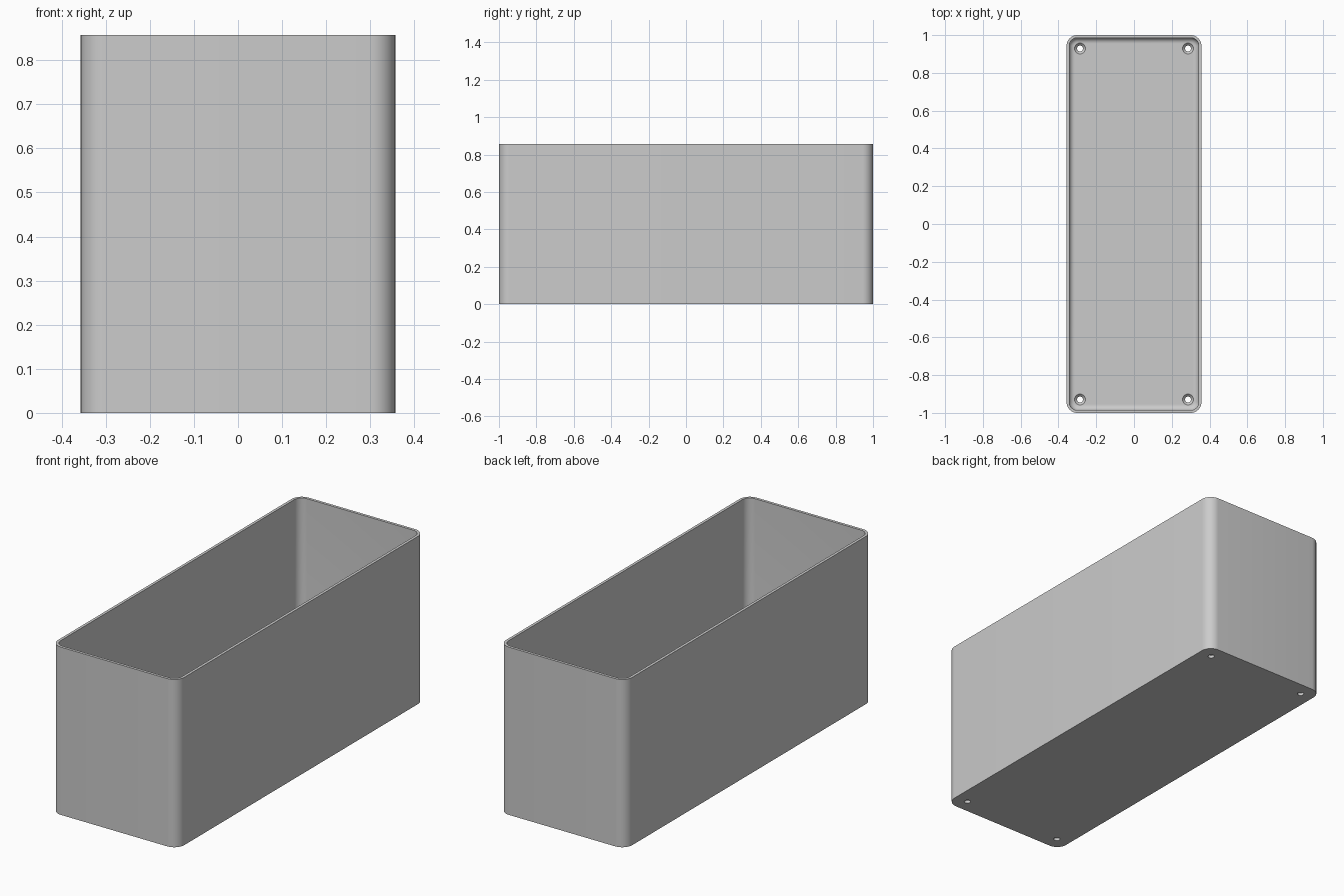
import bpy, bmesh
from math import sin, cos, pi, radians

if "Cube" in bpy.data.objects:
    bpy.data.objects.remove(bpy.data.objects["Cube"])

HALF_X, HALF_Y, HEIGHT = 0.357, 1.0, 0.857
CORNER, WALL, FLOOR, FILLET = 0.057, 0.0143, 0.0286, 0.0286
SEGMENTS = 10

gray = bpy.data.materials.new("plain gray")
gray.use_nodes = True
gray.diffuse_color = (0.6, 0.6, 0.6, 1)
gray.node_tree.nodes["Principled BSDF"].inputs["Base Color"].default_value = (0.6, 0.6, 0.6, 1)


def rounded_ring(bm, inset, z):
    """Rounded rectangle, moved inward from the outer wall by inset."""
    r = max(CORNER - inset, 0.008)
    cx, cy = HALF_X - inset - r, HALF_Y - inset - r
    ring = []
    for quarter, (sx, sy) in enumerate([(1, 1), (-1, 1), (-1, -1), (1, -1)]):
        for i in range(SEGMENTS + 1):
            a = (quarter + i / SEGMENTS) * pi / 2
            ring.append(bm.verts.new((sx * cx + r * cos(a), sy * cy + r * sin(a), z)))
    return ring


def loft(name, bm, rings):
    """Skin a list of rings, cap both ends and make an object."""
    for a, b in zip(rings, rings[1:]):
        n = len(a)
        for i in range(n):
            j = (i + 1) % n
            bm.faces.new((a[i], a[j], b[j], b[i]))
    bm.faces.new(rings[0][::-1])
    bm.faces.new(rings[-1])
    bmesh.ops.recalc_face_normals(bm, faces=bm.faces)
    mesh = bpy.data.meshes.new(name)
    bm.to_mesh(mesh)
    bm.free()
    mesh.materials.append(gray)
    obj = bpy.data.objects.new(name, mesh)
    bpy.context.collection.objects.link(obj)
    return obj


# Open box: outer wall, rim, inner wall, filleted floor edge
profile = [(0, 0), (0, HEIGHT), (WALL, HEIGHT)]
for i in range(9):
    a = i / 8 * pi / 2
    profile.append((WALL + FILLET * (1 - cos(a)), FLOOR + FILLET * (1 - sin(a))))
bm = bmesh.new()
box = loft("open_box", bm, [rounded_ring(bm, *p) for p in profile])

# Countersunk screw holes in the four floor corners
hole_profile = [(0.0155, -0.02), (0.0155, FLOOR - 0.014), (0.029, FLOOR), (0.029, FLOOR + 0.03)]
for sx in (-1, 1):
    for sy in (-1, 1):
        bm = bmesh.new()
        rings = [[bm.verts.new((sx * 0.286 + r * cos(k * pi / 16),
                                sy * 0.929 + r * sin(k * pi / 16), z)) for k in range(32)]
                 for r, z in hole_profile]
        cutter = loft("screw_hole_cutter", bm, rings)
        cutter.hide_render = True
        mod = box.modifiers.new("screw_hole", "BOOLEAN")
        mod.operation, mod.solver, mod.object = "DIFFERENCE", "EXACT", cutter
        bpy.context.view_layer.objects.active = box
        bpy.ops.object.modifier_apply(modifier=mod.name)
        bpy.data.objects.remove(cutter)

# Smooth curves, sharp rims
bpy.ops.object.select_all(action="DESELECT")
box.select_set(True)
bpy.context.view_layer.objects.active = box
bpy.ops.object.shade_smooth_by_angle(angle=radians(30))
